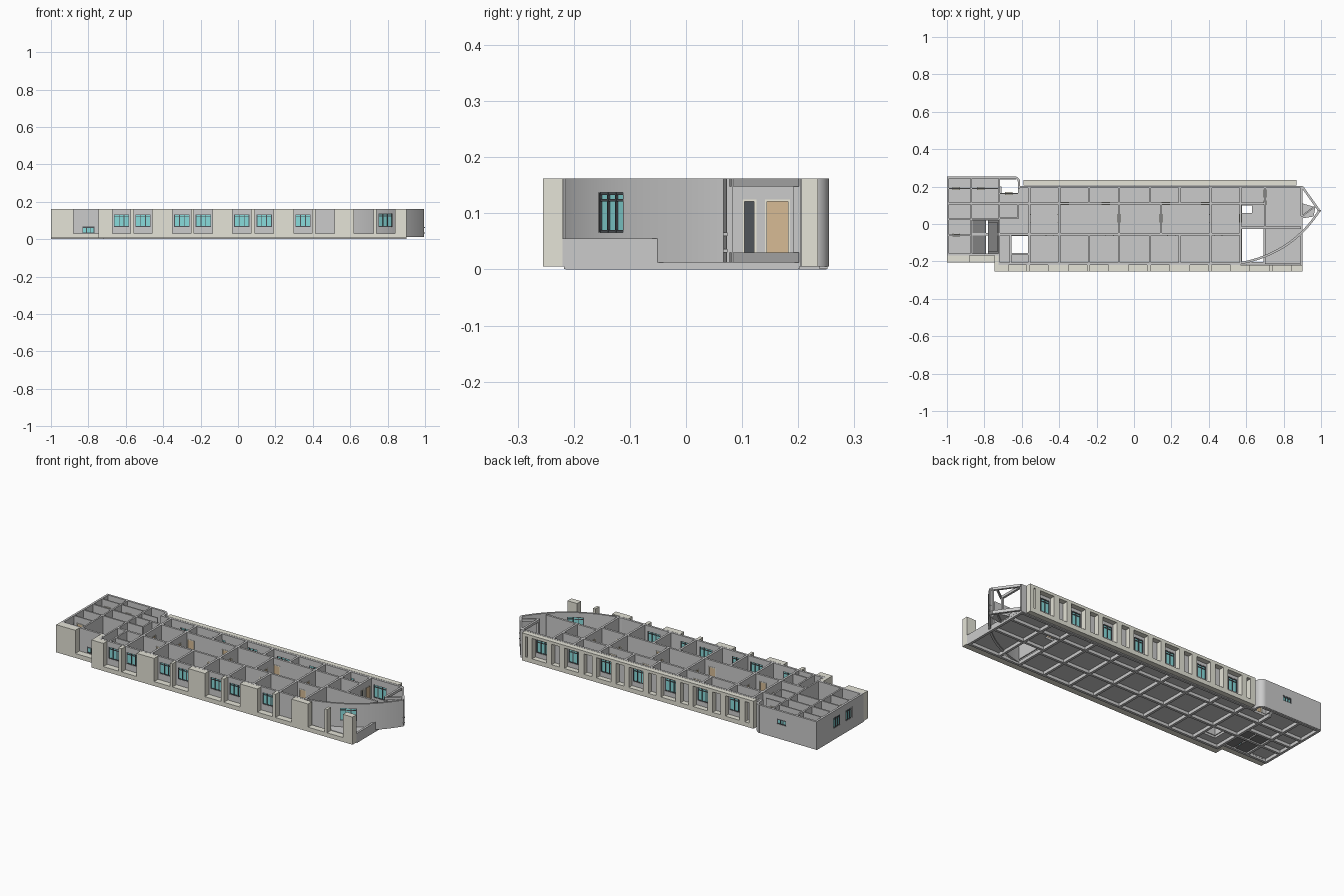
import bpy, bmesh, math
from mathutils import Matrix, Vector

if "Cube" in bpy.data.objects:
    bpy.data.objects.remove(bpy.data.objects["Cube"])

TOP, FLOOR, T = 0.162, 0.03, 0.012
parts, colours = {}, {
    "facade": (0.78, 0.77, 0.68, 1), "glass": (0.25, 0.72, 0.72, 1),
    "door": (0.68, 0.5, 0.3, 1), "frame": (0.08, 0.09, 0.1, 1),
    "lining": (0.85, 0.82, 0.7, 1), "pit": (0.22, 0.22, 0.22, 1)}


def bm_for(name):
    return parts.setdefault(name, bmesh.new())


def box(name, x0, x1, y0, y1, z0, z1, place=Matrix.Identity(4)):
    """Axis aligned box, optionally moved into a wall's own frame."""
    m = place @ Matrix.Translation(((x0 + x1) / 2, (y0 + y1) / 2, (z0 + z1) / 2))
    bmesh.ops.create_cube(bm_for(name), size=1,
                          matrix=m @ Matrix.Diagonal((x1 - x0, y1 - y0, z1 - z0, 1)))


def window(m, a, b, z0, z1, panes=3):
    """Glazing with frame bars and a transom between a and b along the wall."""
    f, d = 0.004, 0.005
    box("window_glass", a, b, -0.0015, 0.0015, z0, z1, m)
    for i in range(panes + 1):
        s = a + (b - a - f) * i / panes
        box("window_frame", s, s + f, -d, d, z0, z1, m)
    for z in (z0, z0 + (z1 - z0) * 0.78, z1 - f):
        box("window_frame", a, b, -d + 0.0005, d - 0.0005, z, z + f, m)


def door(m, a, b, z0, z1, leaf):
    box(leaf, a, b, -0.003, 0.003, z0, z1, m)
    for s in (a, b - 0.004):
        box("door_lining", s, s + 0.004, -0.008, 0.008, z0, z1, m)
    box("door_lining", a, b, -0.0075, 0.0075, z1 - 0.004, z1, m)


def wall(name, p, q, z0=FLOOR, z1=TOP, th=T, holes=()):
    """Straight wall from p to q; holes are (centre, width, low, high, kind)."""
    d = Vector(q) - Vector(p)
    m = Matrix.Translation((p[0], p[1], 0)) @ Matrix.Rotation(math.atan2(d.y, d.x), 4, 'Z')
    s, h = 0, th / 2
    for c, w, lo, hi, kind in sorted(holes):
        a, b = c - w / 2, c + w / 2
        box(name, s, a, -h, h, z0, z1, m)
        if lo > z0 + 0.001:
            box(name, a, b, -h, h, z0, lo, m)
        if hi < z1 - 0.001:
            box(name, a, b, -h, h, hi, z1, m)
        if kind == "window":
            window(m, a, b, lo, hi)
        elif kind:
            door(m, a, b, lo, hi, kind)
        s = b
    box(name, s, d.length, -h, h, z0, z1, m)


def ribbon(name, pts, z0, z1, th=T):
    """Wall of constant thickness following a path."""
    bm, rows = bm_for(name), []
    pts = [Vector(p) for p in pts]
    for i, p in enumerate(pts):
        t = (pts[min(i + 1, len(pts) - 1)] - pts[max(i - 1, 0)]).normalized()
        n = Vector((-t.y, t.x)) * th / 2
        rows.append([bm.verts.new((*c, z)) for c, z in
                     ((p + n, z0), (p - n, z0), (p - n, z1), (p + n, z1))])
    for r, s in zip(rows, rows[1:]):
        for k in range(4):
            bm.faces.new((r[k], r[(k + 1) % 4], s[(k + 1) % 4], s[k]))
    bm.faces.new(rows[0][::-1])
    bm.faces.new(rows[-1])


def prism(name, pts, z0, z1):
    bm = bm_for(name)
    f = bm.faces.new([bm.verts.new((x, y, z0)) for x, y in pts])
    up = bmesh.ops.extrude_face_region(bm, geom=[f])["geom"]
    bmesh.ops.translate(bm, vec=(0, 0, z1 - z0),
                        verts=[v for v in up if isinstance(v, bmesh.types.BMVert)])


# Front facade: sill band and piers around the open-topped bays
bays = [(-0.67, -0.575), (-0.555, -0.46), (-0.35, -0.25), (-0.235, -0.135), (-0.03, 0.07),
        (0.09, 0.19), (0.3, 0.395), (0.415, 0.515), (0.62, 0.725), (0.74, 0.84)]
box("front_facade", -0.745, 0.9, -0.255, -0.22, 0.005, FLOOR)
x = -0.745
for a, b in bays + [(0.9, 0.9)]:
    box("front_facade", x, a, -0.255, -0.22, FLOOR, TOP)
    x = b
box("wing_facade", -1, -0.88, -0.207, -0.168, 0.005, TOP)
box("wing_facade", -0.88, -0.735, -0.207, -0.168, 0.005, FLOOR)
box("wing_facade", -0.745, -0.725, -0.22, -0.168, 0.005, TOP)

# Front wall with windows behind the first seven bays
wall("front_wall", (-0.73, -0.213), (0.57, -0.213), 0.005, TOP, T,
     [((a + b) / 2 + 0.73, 0.082, 0.065, 0.132, "window") for a, b in bays[:7]])

# Rear facade with bands, piers and paired recesses, wall and windows behind
box("rear_facade", -0.59, 0.87, 0.206, 0.235, 0.005, FLOOR)
box("rear_facade", -0.59, 0.87, 0.206, 0.235, 0.146, TOP)
centres = [0.76 - 0.203 * k for k in range(7)]
for c in centres:
    for a, b in ((-0.078, -0.045), (0.045, 0.075)):
        box("rear_facade", c + a, c + b, 0.206, 0.235, FLOOR, 0.146)
box("rear_facade", -0.59, -0.56, 0.206, 0.235, FLOOR, 0.146)
box("rear_facade", 0.845, 0.87, 0.206, 0.235, FLOOR, 0.146)
wall("rear_wall", (-0.62, 0.198), (0.9, 0.198), 0.005, TOP, T,
     [(c + 0.62, 0.082, 0.055, 0.13, "window") for c in centres])

# Curved prow wall with one window
P, Q, R = Vector((0.99, 0.07)), Vector((0.84, -0.165)), Vector((0.55, -0.213))
arc = [P * (1 - t) ** 2 + Q * 2 * t * (1 - t) + R * t * t for t in (i / 48 for i in range(49))]
for i, j, lo, hi in ((0, 22, 0.012, TOP), (22, 30, 0.012, 0.066), (22, 30, 0.137, TOP), (30, 48, 0.012, TOP)):
    ribbon("curved_wall", arc[i:j + 1], lo, hi)
d = arc[22] - arc[30]
window(Matrix.Translation((*arc[30], 0)) @ Matrix.Rotation(math.atan2(d.y, d.x), 4, 'Z'),
       0, d.length, 0.066, 0.137)

# Open prow porch: rails, posts and wedge floor
for z0, z1 in ((0.012, FLOOR), (0.148, TOP)):
    wall("porch_frame", (0.9, 0.198), (0.988, 0.075), z0, z1)
    wall("porch_frame", (0.895, 0.05), (0.895, 0.198), z0, z1)
    wall("porch_frame", (0.895, 0.04), (0.975, 0.1), z0, z1, 0.008)
for x, y in ((0.985, 0.078), (0.895, 0.198), (0.895, 0.05)):
    box("porch_post", x - 0.006, x + 0.006, y - 0.006, y + 0.006, 0.012, TOP)
prism("porch_floor", [(0.9, 0.03), (0.96, 0.04), (0.97, 0.09), (0.9, 0.11)], 0.018, FLOOR)
for z in (0.03, 0.06):
    box("porch_bracket", 0.985, 1.0, 0.066, 0.074, z, z + 0.006)

# Low terrace wall under the prow
box("terrace_wall", 0.888, 0.9, -0.22, -0.05, 0.005, 0.055)
box("terrace_wall", 0.888, 0.9, -0.05, 0.05, 0.005, 0.02)

# Floor slabs, leaving the stair and shaft voids open
for r in ((-1, -0.87, -0.168, 0.25), (-0.87, -0.72, 0.02, 0.25), (-0.72, -0.62, 0.11, 0.165),
          (-0.72, -0.56, -0.065, 0.11), (-0.72, -0.66, -0.21, -0.065), (-0.66, -0.56, -0.21, -0.16),
          (-0.62, -0.56, 0.11, 0.2), (-0.56, 0.57, -0.21, 0.2), (0.57, 0.7, -0.02, 0.06),
          (0.57, 0.7, 0.1, 0.2), (0.63, 0.7, 0.06, 0.1), (0.7, 0.9, -0.215, 0.2)):
    box("floor_slab", *r, 0.018, FLOOR)
box("stair_pit", -0.87, -0.79, -0.168, 0.02, 0.008, 0.014)
box("stair_pit", -0.78, -0.72, -0.168, 0.02, 0.008, 0.014)
for i in range(8):
    box("stair_pit_step", -0.78, -0.73, -0.15 + 0.02 * i, -0.13 + 0.02 * i, 0.014, 0.024 + 0.006 * i)

# Foundation beams under the grid lines
grid = [-0.56, -0.4, -0.24, -0.08, 0.085, 0.245, 0.41, 0.57, 0.7]
for x in grid + [-0.715, 0.893]:
    box("foundation_beam", x - 0.007, x + 0.007, -0.215, 0.2, 0, 0.019)
for x in (-0.993, -0.87):
    box("foundation_beam", x - 0.007, x + 0.007, -0.165, 0.25, 0, 0.019)
for x0, x1, y in ((-1, 0.9, 0.11), (-1, 0.57, -0.055), (-0.72, 0.9, -0.21), (-0.62, 0.9, 0.195),
                  (-1, -0.72, -0.165), (-1, -0.63, 0.245), (-1, -0.72, 0.025), (0.57, 0.9, -0.02)):
    box("foundation_beam", x0, x1, y - 0.007, y + 0.007, 0.001, 0.0185)

# Long inner walls with doors, and cross walls between rooms
HD = 0.125
wall("inner_wall", (-0.62, 0.11), (0.7, 0.11), holes=[
    (x + 0.62, 0.045, FLOOR, HD, "door_leaf") for x in (-0.37, -0.15, 0.17, 0.38)])
wall("inner_wall", (-0.72, -0.055), (0.57, -0.055), holes=[
    (x + 0.72, 0.045, FLOOR, HD, "door_leaf") for x in (-0.45, -0.13, 0.2, 0.45)])
for x in grid[:-1]:
    wall("cross_wall", (x, -0.208), (x, -0.055))
    wall("cross_wall", (x, 0.11), (x, 0.195))
for x in (-0.56, -0.4, -0.08, 0.145, 0.41, 0.57):
    wall("cross_wall", (x, -0.055), (x, 0.11), holes=[(0.085, 0.045, FLOOR, HD, "door_leaf")])
wall("cross_wall", (0.57, -0.02), (0.893, -0.02))
wall("cross_wall", (0.7, -0.02), (0.7, 0.195), holes=[
    (0.183, 0.045, FLOOR, HD, "door_leaf"), (0.133, 0.025, FLOOR, HD, "dark_door_leaf")])

# Left wing: outer shell with one rounded corner
corner = [(-0.64 + 0.025 * math.sin(a), 0.224 + 0.025 * math.cos(a))
          for a in (math.pi / 2 * i / 8 for i in range(9))]
ribbon("wing_corner", corner + [(-0.615, 0.19)], 0.005, TOP)
wall("wing_wall", (-1, 0.249), (-0.64, 0.249), 0.005, holes=[(0.22, 0.055, 0.085, 0.115, "window")])
wall("wing_wall", (-0.994, -0.168), (-0.994, 0.249), 0.005, holes=[
    (0.13, 0.06, 0.065, 0.125, "window"), (0.24, 0.06, 0.065, 0.125, "window")])
wall("wing_wall", (-1, -0.163), (-0.72, -0.163), 0.012, holes=[(0.2, 0.065, 0.032, 0.068, "window")])

# Left wing: room partitions
for p, q in (((-0.87, -0.163), (-0.87, 0.249)), ((-0.72, -0.21), (-0.72, 0.249)),
             ((-1, 0.11), (-0.62, 0.11)), ((-1, 0.025), (-0.72, 0.025)), ((-0.66, -0.16), (-0.56, -0.16)),
             ((-0.66, -0.21), (-0.66, -0.055)), ((-0.62, 0.03), (-0.62, 0.11)), ((-0.72, 0.03), (-0.62, 0.03))):
    wall("wing_partition", p, q, th=0.009)
for p, q in (((-1, 0.19), (-0.87, 0.19)), ((-0.87, 0.19), (-0.72, 0.19)), ((-0.72, 0.163), (-0.62, 0.163)),
             ((-1, -0.06), (-0.87, -0.06))):
    wall("wing_partition", p, q, th=0.007, holes=[(0.05, 0.04, FLOOR, HD, "door_leaf")])

# Turn the collected geometry into objects with their colours
palette = {"front_facade": "facade", "wing_facade": "facade", "rear_facade": "facade",
           "window_glass": "glass", "window_frame": "frame", "door_leaf": "door",
           "dark_door_leaf": "frame", "door_lining": "lining",
           "stair_pit": "pit", "stair_pit_step": "pit", "floor_slab": None}
mats = {}
for key, col in colours.items():
    mats[key] = bpy.data.materials.new(key)
    mats[key].diffuse_color = col
for name, bm in parts.items():
    bmesh.ops.recalc_face_normals(bm, faces=bm.faces)
    me = bpy.data.meshes.new(name)
    bm.to_mesh(me)
    bm.free()
    ob = bpy.data.objects.new(name, me)
    bpy.context.collection.objects.link(ob)
    if palette.get(name):
        me.materials.append(mats[palette[name]])
    if name in ("curved_wall", "wing_corner"):
        bpy.context.view_layer.objects.active = ob
        ob.select_set(True)
        bpy.ops.object.shade_smooth_by_angle(angle=math.radians(30))
        ob.select_set(False)

for m in bpy.data.materials:
    if m.users and not m.is_grease_pencil:
        m.use_nodes = True
        m.node_tree.nodes["Principled BSDF"].inputs["Base Color"].default_value = m.diffuse_color
